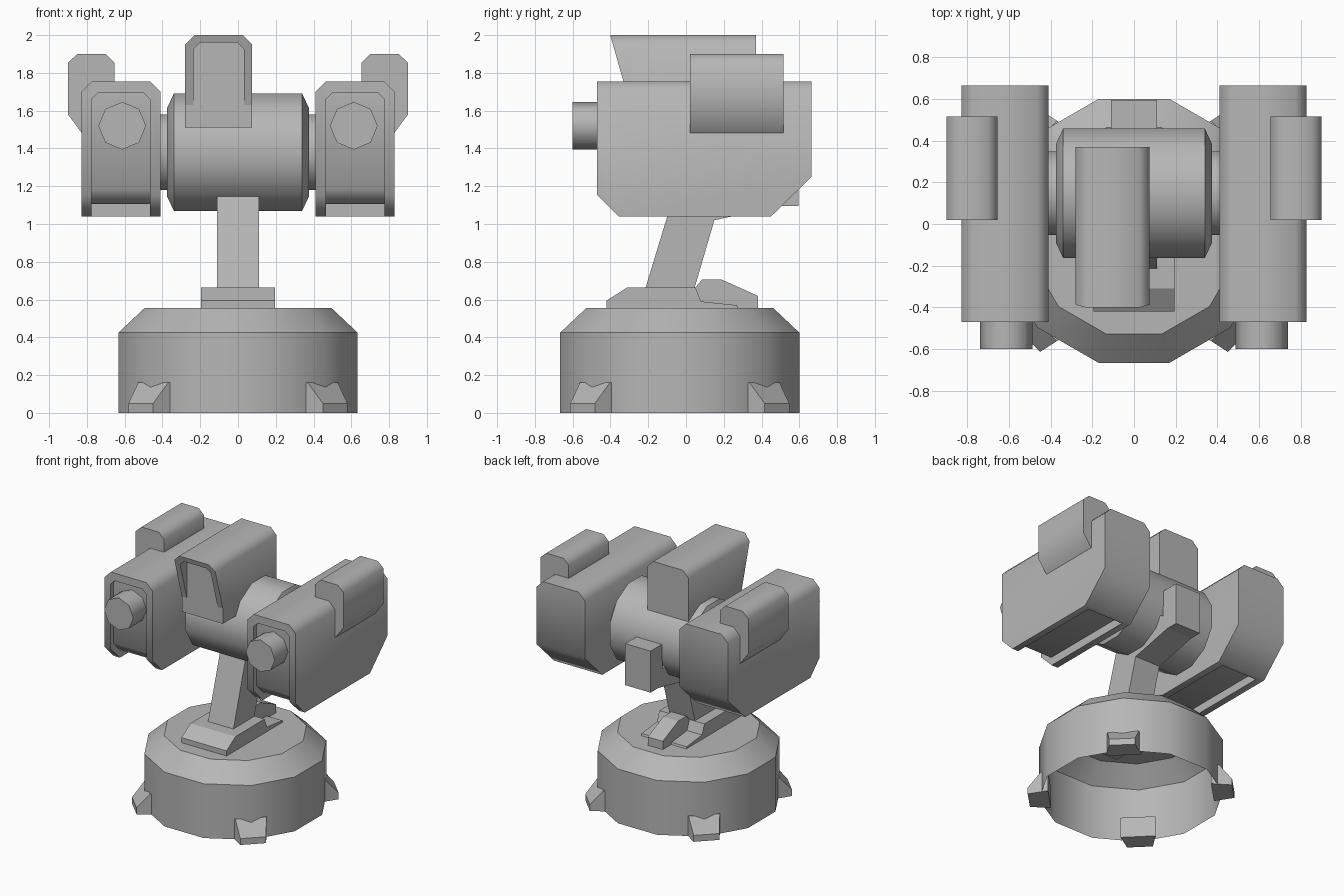
import bpy, bmesh, math
from mathutils import Matrix, Vector

cube = bpy.data.objects.get("Cube")
if cube:
    bpy.data.objects.remove(cube, do_unlink=True)

grey = bpy.data.materials.new("plain grey")
grey.use_nodes = True
grey.diffuse_color = (0.47, 0.47, 0.47, 1)
grey.node_tree.nodes["Principled BSDF"].inputs["Base Color"].default_value = (0.47, 0.47, 0.47, 1)


def finish(name, bm, smooth=35, mirror=False, cutter=None):
    """Turn a bmesh into a shaded object, optionally cut and mirrored in x."""
    bmesh.ops.recalc_face_normals(bm, faces=bm.faces)
    mesh = bpy.data.meshes.new(name)
    bm.to_mesh(mesh)
    bm.free()
    mesh.materials.append(grey)
    ob = bpy.data.objects.new(name, mesh)
    bpy.context.collection.objects.link(ob)
    bpy.ops.object.select_all(action='DESELECT')
    ob.select_set(True)
    bpy.context.view_layer.objects.active = ob
    if cutter:
        mod = ob.modifiers.new("recess", 'BOOLEAN')
        mod.operation, mod.solver, mod.object = 'DIFFERENCE', 'EXACT', cutter
        bpy.ops.object.modifier_apply(modifier=mod.name)
        bpy.data.objects.remove(cutter, do_unlink=True)
    if smooth:
        bpy.ops.object.shade_smooth_by_angle(angle=math.radians(smooth))
    if mirror:
        ob.modifiers.new("mirror", 'MIRROR')
    return ob


def prism(pts, place, a, b):
    """Join two copies of a 2D outline; place(u, v, w) gives the 3D point."""
    bm = bmesh.new()
    rings = [[bm.verts.new(place(u, v, w(u, v) if callable(w) else w)) for u, v in pts]
             for w in (a, b)]
    for ring in rings:
        bm.faces.new(ring)
    for i in range(len(pts)):
        j = (i + 1) % len(pts)
        bm.faces.new((rings[0][i], rings[0][j], rings[1][j], rings[1][i]))
    return bm


def side_prism(pts, x0, x1):
    return prism(pts, lambda u, v, w: (w, u, v), x0, x1)


def front_prism(pts, y0, y1):
    return prism(pts, lambda u, v, w: (u, w, v), y0, y1)


def bevel_top(bm, top, width):
    """Chamfer the two upper edges that run front to back."""
    edges = [e for e in bm.edges if all(abs(v.co.z - top) < 0.001 for v in e.verts)
             and abs(e.verts[0].co.x - e.verts[1].co.x) < 0.001]
    bmesh.ops.bevel(bm, geom=edges, offset=width, offset_type='OFFSET', segments=1,
                    affect='EDGES', profile=0.5)


def lathe(profile, sides, matrix, cap_start=True, turn=0.5):
    """Spin (distance, apothem) pairs round local z."""
    bm = bmesh.new()
    rings = []
    for h, r in profile:
        rad = r / math.cos(math.pi / sides) if turn else r
        rings.append([bm.verts.new(matrix @ Vector((
            rad * math.cos(2 * math.pi * (i + turn) / sides),
            rad * math.sin(2 * math.pi * (i + turn) / sides), h))) for i in range(sides)])
    for lo, hi in zip(rings, rings[1:]):
        for i in range(sides):
            j = (i + 1) % sides
            bm.faces.new((lo[i], lo[j], hi[j], hi[i]))
    if cap_start:
        bm.faces.new(rings[0])
    bm.faces.new(rings[-1])
    return bm


# Hollow base, open underneath
base_y = -0.033
finish("base", lathe([(0, 0.633), (0.425, 0.633), (0.555, 0.495)], 12,
                     Matrix.Translation((0, base_y, 0)), cap_start=False))

# Four wedge feet on the diagonals
foot_profile = [(0.58, 0), (0.728, 0), (0.728, 0.05), (0.635, 0.16), (0.58, 0.16)]
for label, deg in (("front_left", -45), ("back_left", 45), ("back_right", 135), ("front_right", -135)):
    bm = prism(foot_profile,
               lambda u, v, w: (u, w * (0.092 + 0.22 * (0.728 - u)), v), -1, 1)
    bm.transform(Matrix.Translation((0, base_y, 0)) @ Matrix.Rotation(math.radians(deg), 4, 'Z'))
    finish(label + "_foot", bm, 0)

# Mount plate and rear lever
finish("mount", side_prism([(-0.42, 0.54), (-0.42, 0.595), (-0.31, 0.665), (0.05, 0.665),
                            (0.08, 0.59), (0.27, 0.57), (0.28, 0.54)], -0.195, 0.195), 0)
finish("rear_lever", side_prism([(0, 0.54), (0, 0.665), (0.05, 0.665), (0.085, 0.705),
                                 (0.19, 0.705), (0.38, 0.62), (0.38, 0.555), (0.3, 0.54)],
                                -0.065, 0.065), 0)

# Leaning strut that hooks up behind the drum
finish("strut", side_prism([(-0.215, 0.66), (-0.02, 1.3), (0.3, 1.3), (0.45, 1.22), (0.45, 1.42),
                            (0.595, 1.42), (0.595, 1.095), (0.5, 1.095), (0.15, 1.02),
                            (0.045, 0.66)], -0.11, 0.11), 0)

# Central drum and axle, lying along x
along_x = Matrix.Translation((0, 0.147, 1.38)) @ Matrix.Rotation(math.pi / 2, 4, 'Y')
finish("drum", lathe([(-0.375, 0.235), (-0.34, 0.31), (0.34, 0.31), (0.375, 0.235)], 12, along_x))
finish("axle", lathe([(-0.45, 0.2), (0.45, 0.2)], 12, along_x))

# Sight box with a slanted hood round its front panel
sx0, sx1, panel_y = -0.28, 0.075, -0.295
bm = side_prism([(panel_y, 1.51), (panel_y, 2.0), (0.37, 2.0), (0.37, 1.45), (0.0, 1.45),
                 (-0.1, 1.51)], sx0, sx1)
bevel_top(bm, 2.0, 0.05)
finish("sight_box", bm, 50)


def arch(inset, top, cut):
    a, b = sx0 + inset, sx1 - inset
    return [(a, 1.63), (a, top - cut), (a + cut, top), (b - cut, top), (b, top - cut), (b, 1.63)]


def slant(x, z):
    return panel_y - 0.001 - 0.105 * (z - 1.63) / 0.37


hood = arch(0, 2.0, 0.05) + arch(0.044, 1.96, 0.035)[::-1]
finish("sight_hood", front_prism(hood, slant, panel_y + 0.001), 50)

# Gun housings, recessed at the front and underneath
cut_bm = side_prism([(-0.6, 1.695), (-0.435, 1.695), (-0.435, 1.185), (-0.36, 1.105),
                     (0.42, 1.105), (0.42, 0.9), (-0.6, 0.9)], 0.465, 0.775)
bevel_top(cut_bm, 1.695, 0.035)
recess = finish("recess_cutter", cut_bm, 0)
recess.hide_render = True
bm = side_prism([(-0.47, 1.755), (0.665, 1.755), (0.665, 1.25), (0.45, 1.04), (-0.355, 1.04),
                 (-0.47, 1.155)], 0.41, 0.828)
bevel_top(bm, 1.755, 0.055)
finish("gun_housings", bm, 50, True, recess)

# Eight-sided barrels
along_y = Matrix.Translation((0.613, 0, 1.52)) @ Matrix.Rotation(math.pi / 2, 4, 'X')
finish("barrels", lathe([(0.4, 0.126), (0.6, 0.126)], 8, along_y, turn=0), 50, True)

# Side pods clipped on the outer top edges
finish("side_pods", front_prism([(0.655, 1.7), (0.655, 1.855), (0.7, 1.9), (0.85, 1.9), (0.9, 1.855),
                                 (0.9, 1.58), (0.826, 1.48), (0.8, 1.48), (0.8, 1.7)],
                                0.02, 0.515), 50, True)
